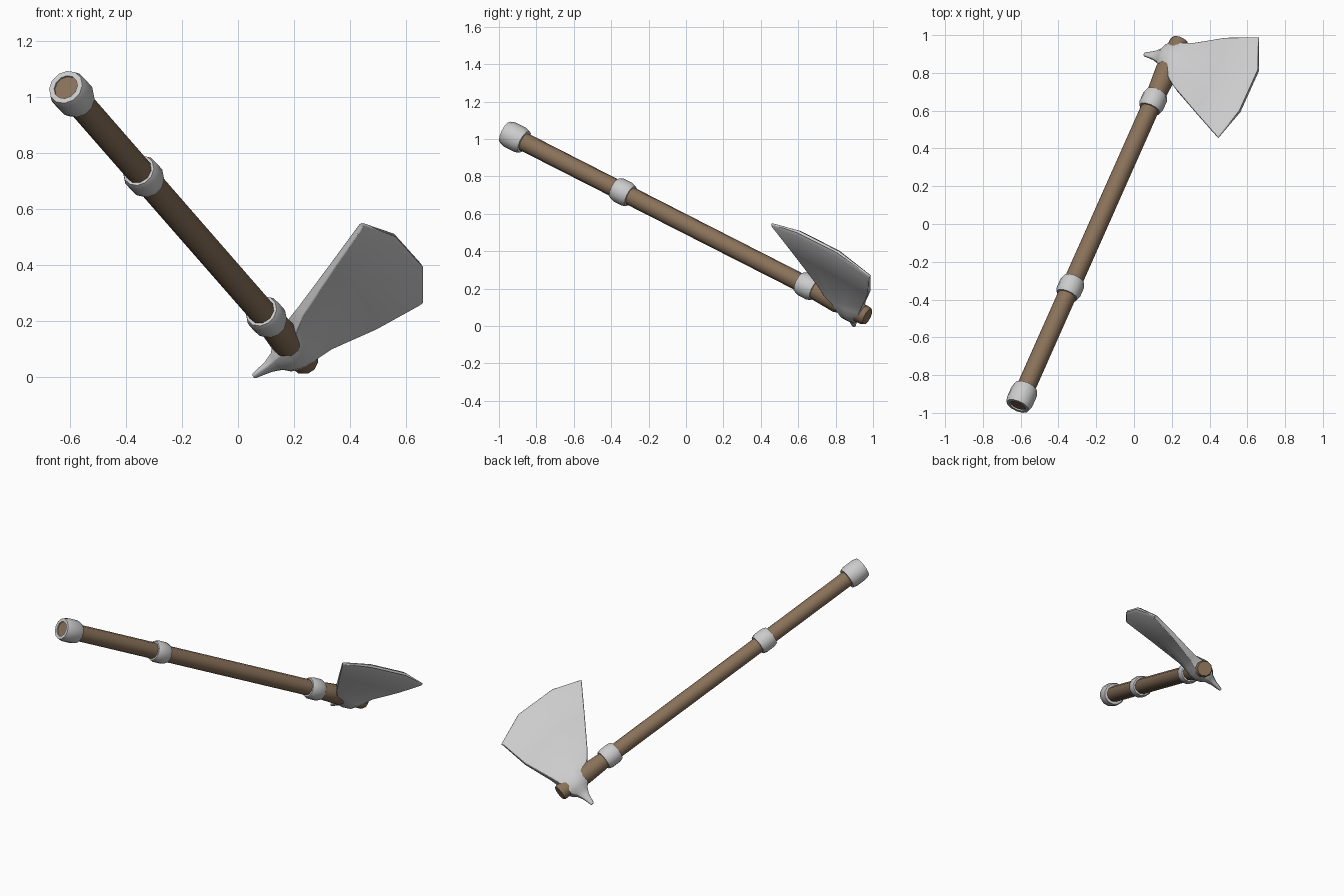
import bpy, bmesh, math
from mathutils import Vector, Matrix

if "Cube" in bpy.data.objects:
    bpy.data.objects.remove(bpy.data.objects["Cube"])

# Frame of the axe: local z runs down the shaft, local x points towards the blade edge
D = Vector((0.86, 1.935, -0.985)).normalized()
E = Vector((0.837, -0.10, 0.535))
E = (E - D * E.dot(D)).normalized()
W = D.cross(E)
H = Vector((0.204, 0.88, 0.096))
FRAME = Matrix((E, W, D)).transposed().to_4x4()
FRAME.translation = H

brown = bpy.data.materials.new("wood")
brown.diffuse_color = (0.25, 0.165, 0.1, 1)
brown.use_nodes = True
brown.node_tree.nodes["Principled BSDF"].inputs["Base Color"].default_value = brown.diffuse_color


def loft(name, rings, mat=None, bevel=0, angle=40, closed=False):
    """Skin a list of equal-length point rings."""
    bm = bmesh.new()
    vs = [[bm.verts.new(p) for p in r] for r in rings]
    n = len(vs[0])
    pairs = list(zip(vs, vs[1:]))
    if closed:
        pairs.append((vs[-1], vs[0]))
    for a, b in pairs:
        for i in range(n):
            j = (i + 1) % n
            bm.faces.new((a[i], a[j], b[j], b[i]))
    if not closed:
        bm.faces.new(vs[0][::-1])
        bm.faces.new(vs[-1])
    bmesh.ops.recalc_face_normals(bm, faces=bm.faces)
    me = bpy.data.meshes.new(name)
    bm.to_mesh(me)
    bm.free()
    ob = bpy.data.objects.new(name, me)
    bpy.context.collection.objects.link(ob)
    ob.matrix_world = FRAME
    if mat:
        me.materials.append(mat)
    if bevel:
        m = ob.modifiers.new("Bevel", 'BEVEL')
        m.width, m.segments, m.limit_method = bevel, 2, 'ANGLE'
        m.angle_limit = math.radians(35)
    bpy.ops.object.select_all(action='DESELECT')
    ob.select_set(True)
    bpy.context.view_layer.objects.active = ob
    bpy.ops.object.shade_smooth_by_angle(angle=math.radians(angle))
    return ob


def turned(name, profile, sides=10, **kw):
    """Revolve (radius, z) pairs around the shaft."""
    return loft(name, [[(r * math.cos(2 * math.pi * k / sides), r * math.sin(2 * math.pi * k / sides), z)
                        for k in range(sides)] for r, z in profile], **kw)


# Shaft, flaring slightly where it meets the head
turned("shaft", [(0.048, -2.218), (0.05, -2.1), (0.049, -0.25), (0.054, -0.2), (0.061, -0.075),
                 (0.052, -0.05), (0.052, 0.095), (0.046, 0.109)], mat=brown)

# Metal bands: end cap, grip band, neck band
for name, z, half, r in (("end_band", -2.166, 0.06, 0.072), ("grip_band", -1.469, 0.05, 0.067),
                         ("neck_band", -0.278, 0.05, 0.067)):
    turned(name, [(0.045, z - half), (r - 0.008, z - half), (r, z - half * 0.55), (r, z + half * 0.55),
                  (r - 0.008, z + half), (0.045, z + half)], sides=12, closed=True)

# Axe head: stations from spike tip to cutting edge, (half thickness, four (u, v) points across)
def row(w, u, lo, hi):
    return w, [(u, lo + (hi - lo) * k / 3) for k in range(4)]

stations = [
    row(0.008, -0.178, -0.010, 0.010),
    row(0.018, -0.115, -0.024, 0.024),
    row(0.030, -0.078, -0.040, 0.040),
    row(0.050, -0.056, -0.062, 0.062),
    row(0.064, -0.020, -0.075, 0.070),
    row(0.064, 0.020, -0.105, 0.075),
    row(0.052, 0.058, -0.150, 0.082),
    row(0.036, 0.105, -0.190, 0.095),
    (0.024, [(0.302, -0.327), (0.32, -0.17), (0.31, 0.0), (0.274, 0.153)]),
    (0.019, [(0.475, -0.445), (0.53, -0.27), (0.53, -0.02), (0.45, 0.178)]),
    (0.006, [(0.487, -0.454), (0.549, -0.277), (0.551, -0.015), (0.464, 0.186)]),
]
rings = []
for w, pts in stations:
    k = 0.6                                     # thinner along the two sides
    ws = [w * k, w, w, w * k]
    rings.append([(u, t, v) for (u, v), t in zip(pts, ws)] +
                 [(u, -t, v) for (u, v), t in reversed(list(zip(pts, ws)))])
loft("axe_head", rings, bevel=0.006, angle=50)
